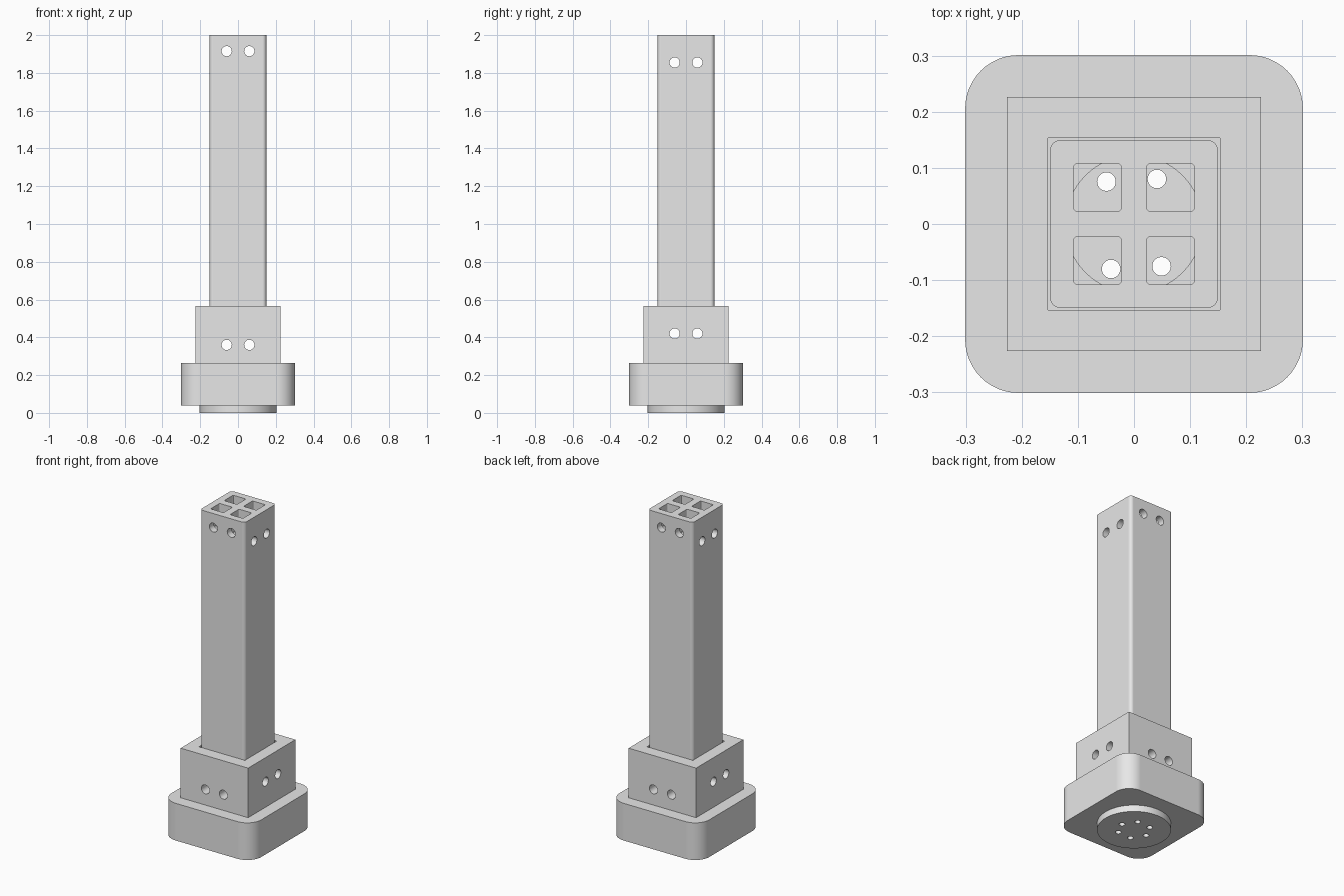
import bpy
import bmesh
from math import cos, sin, radians
from mathutils import Matrix

if "Cube" in bpy.data.objects:
    bpy.data.objects.remove(bpy.data.objects["Cube"], do_unlink=True)

GREY = (0.8, 0.8, 0.8, 1.0)
grey = bpy.data.materials.new("plain grey")
grey.use_nodes = True
grey.diffuse_color = GREY
grey.node_tree.nodes["Principled BSDF"].inputs["Base Color"].default_value = GREY


def to_object(bm, name):
    mesh = bpy.data.meshes.new(name)
    bm.to_mesh(mesh)
    bm.free()
    mesh.materials.append(grey)
    obj = bpy.data.objects.new(name, mesh)
    bpy.context.collection.objects.link(obj)
    return obj


def block(name, width, z0, z1, radius=0, x=0, y=0, segments=6):
    """Square prism with optional rounded upright edges."""
    bm = bmesh.new()
    bmesh.ops.create_cube(bm, size=1)
    bmesh.ops.scale(bm, verts=bm.verts, vec=(width, width, z1 - z0))
    bmesh.ops.translate(bm, verts=bm.verts, vec=(x, y, (z0 + z1) / 2))
    if radius:
        upright = [e for e in bm.edges
                   if abs(e.verts[0].co.z - e.verts[1].co.z) > 0.001]
        bmesh.ops.bevel(bm, geom=upright, offset=radius, segments=segments,
                        profile=0.5, affect='EDGES')
    return to_object(bm, name)


def rod(name, radius, length, centre, axis='Z', sides=32):
    """Cylinder along the given axis."""
    turn = {'X': Matrix.Rotation(radians(90), 4, 'Y'),
            'Y': Matrix.Rotation(radians(90), 4, 'X'),
            'Z': Matrix.Identity(4)}[axis]
    bm = bmesh.new()
    bmesh.ops.create_cone(bm, cap_ends=True, segments=sides, radius1=radius,
                          radius2=radius, depth=length,
                          matrix=Matrix.Translation(centre) @ turn)
    return to_object(bm, name)


def cut(obj, cutters):
    """Subtract every cutter, then discard it."""
    bpy.context.view_layer.objects.active = obj
    for cutter in cutters:
        cutter.hide_render = True
        mod = obj.modifiers.new("cut", 'BOOLEAN')
        mod.operation = 'DIFFERENCE'
        mod.solver = 'EXACT'
        mod.object = cutter
        bpy.ops.object.modifier_apply(modifier=mod.name)
        bpy.data.objects.remove(cutter, do_unlink=True)


def cross_holes(z_front, z_side):
    """Pairs of pin holes running front to back and side to side."""
    drills = []
    for s in (-0.06, 0.06):
        drills.append(rod("drill", 0.027, 1, (s, 0, z_front), 'Y'))
        drills.append(rod("drill", 0.027, 1, (0, s, z_side), 'X'))
    return drills


PLATE_TOP, BASE_TOP, COLLAR_TOP, TOP = 0.04, 0.265, 0.565, 2.0

# Mounting disc with a ring of six screw holes
disc = rod("mounting_disc", 0.203, PLATE_TOP, (0, 0, PLATE_TOP / 2), sides=96)
cut(disc, [rod("drill", 0.0165, 0.2,
               (0.09 * cos(radians(a)), 0.09 * sin(radians(a)), 0))
           for a in range(3, 360, 60)])

# Rounded base block with a central bore
base = block("base_block", 0.602, PLATE_TOP, BASE_TOP, 0.095, segments=12)
cut(base, [rod("bore", 0.122, 1, (0, 0, 0.2), sides=64)])

# Square collar that holds the post
collar = block("collar", 0.452, BASE_TOP, COLLAR_TOP)
cut(collar, [block("socket", 0.307, 0.2, 0.7)] + cross_holes(0.36, 0.42))

# Post with four square channels and pin holes at both ends
post = block("post", 0.3, BASE_TOP, TOP, 0.02)
channels = [block("channel", 0.086, 0.1, 2.2, 0.008, x, y, 3)
            for x in (-0.065, 0.065) for y in (-0.065, 0.065)]
cut(post, channels + cross_holes(0.36, 0.42) + cross_holes(1.915, 1.855))

# Smooth the curved walls, keep the flat faces flat
for part in (disc, base, collar, post):
    bpy.ops.object.select_all(action='DESELECT')
    part.select_set(True)
    bpy.context.view_layer.objects.active = part
    bpy.ops.object.shade_smooth_by_angle(angle=radians(30))
    weighted = part.modifiers.new("flat faces", 'WEIGHTED_NORMAL')
    weighted.keep_sharp = True
